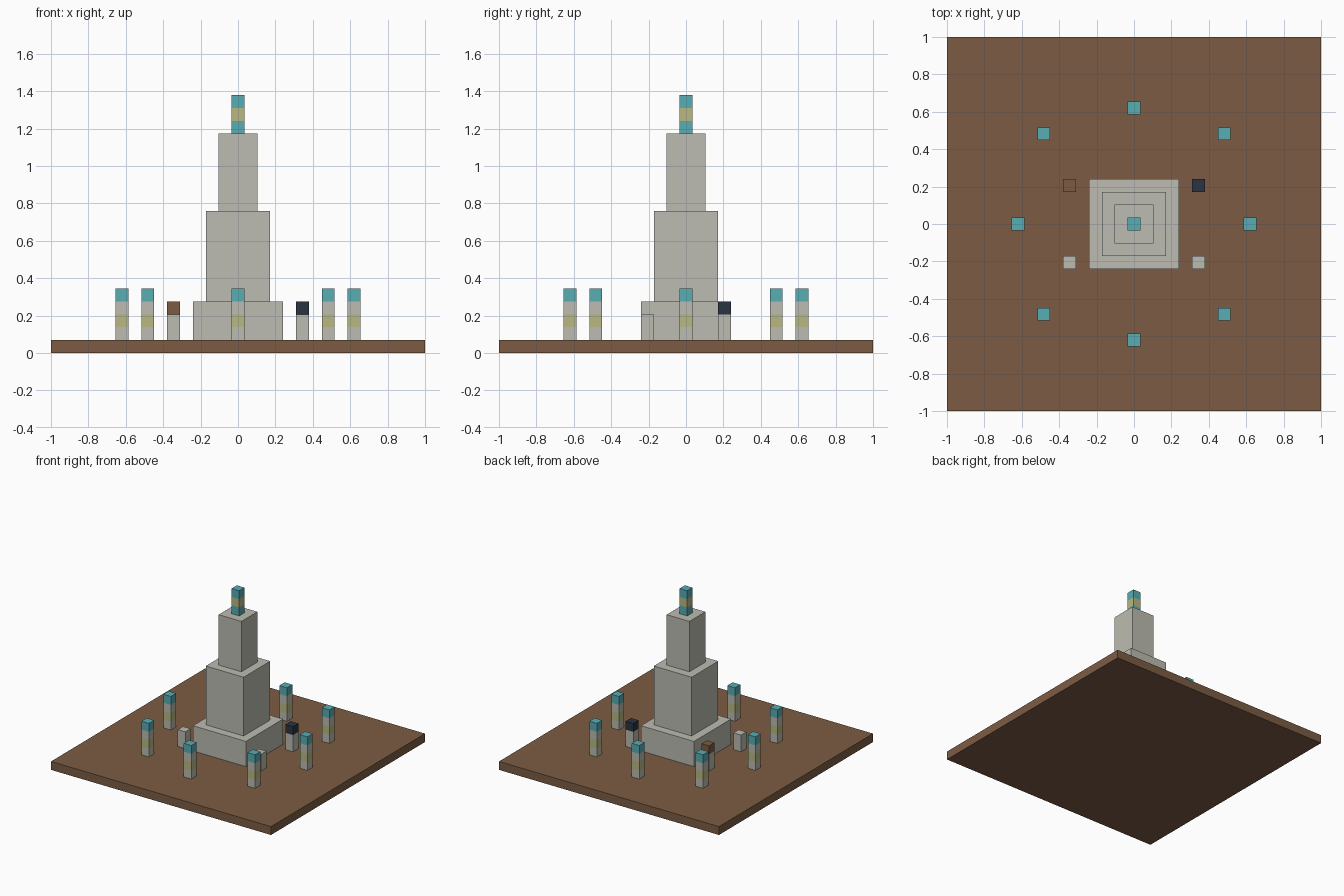
import bpy
import bmesh
from mathutils import Matrix, Vector

old = bpy.data.objects.get("Cube")
if old:
    bpy.data.objects.remove(old, do_unlink=True)

U = 2 / 29  # one block


def linear(c):
    c /= 255
    return c / 12.92 if c <= 0.04045 else ((c + 0.055) / 1.055) ** 2.4


def material(name, *rgb):
    m = bpy.data.materials.new(name)
    color = (*[linear(c) for c in rgb], 1)
    m.use_nodes = True
    m.diffuse_color = color
    bsdf = m.node_tree.nodes["Principled BSDF"]
    bsdf.inputs["Base Color"].default_value = color
    bsdf.inputs["Roughness"].default_value = 0.9
    return m


EARTH = material("earth brown", 124, 92, 68)
STONE = material("pale stone", 188, 188, 178)
TEAL = material("teal", 88, 173, 180)
GOLD = material("pale gold", 184, 184, 130)
DARK = material("dark slate", 42, 51, 65)


def stack(name, x, y, z, layers):
    """Boxes piled up from height z; each layer is (width, height, material), in blocks."""
    mesh = bpy.data.meshes.new(name)
    bm = bmesh.new()
    for width, height, mat in layers:
        if mat.name not in mesh.materials:
            mesh.materials.append(mat)
        centre = Vector((x, y, z + height / 2)) * U
        size = Vector((width, width, height)) * U
        box = bmesh.ops.create_cube(bm, size=1, matrix=Matrix.LocRotScale(centre, None, size))
        for face in {f for v in box["verts"] for f in v.link_faces}:
            face.material_index = mesh.materials.find(mat.name)
        z += height
    bm.to_mesh(mesh)
    bm.free()
    obj = bpy.data.objects.new(name, mesh)
    bpy.context.collection.objects.link(obj)


# Ground slab and stepped tower
stack("ground_slab", 0, 0, 0, [(29, 1, EARTH)])
stack("tower_lower_tier", 0, 0, 1, [(7, 3, STONE)])
stack("tower_middle_tier", 0, 0, 4, [(5, 7, STONE)])
stack("tower_upper_tier", 0, 0, 11, [(3, 6, STONE)])
stack("tower_finial", 0, 0, 17, [(1, 1, TEAL), (1, 1, GOLD), (1, 1, TEAL)])

# Ring of eight banded pillars
pillar = [(1, 1, STONE), (1, 1, GOLD), (1, 1, STONE), (1, 1, TEAL)]
for sx in (-1, 0, 1):
    for sy in (-1, 0, 1):
        if sx or sy:
            reach = 7 if sx and sy else 9
            side = ("right", "middle", "left")[sx + 1]
            end = ("front", "middle", "back")[sy + 1]
            stack(f"pillar_{end}_{side}", sx * reach, sy * reach, 1, pillar)

# Four short posts beside the tower, the back pair capped
for side, x, cap in (("right", -5, EARTH), ("left", 5, DARK)):
    stack(f"post_front_{side}", x, -3, 1, [(1, 2, STONE)])
    stack(f"post_back_{side}", x, 3, 1, [(1, 2, STONE), (1, 1, cap)])
